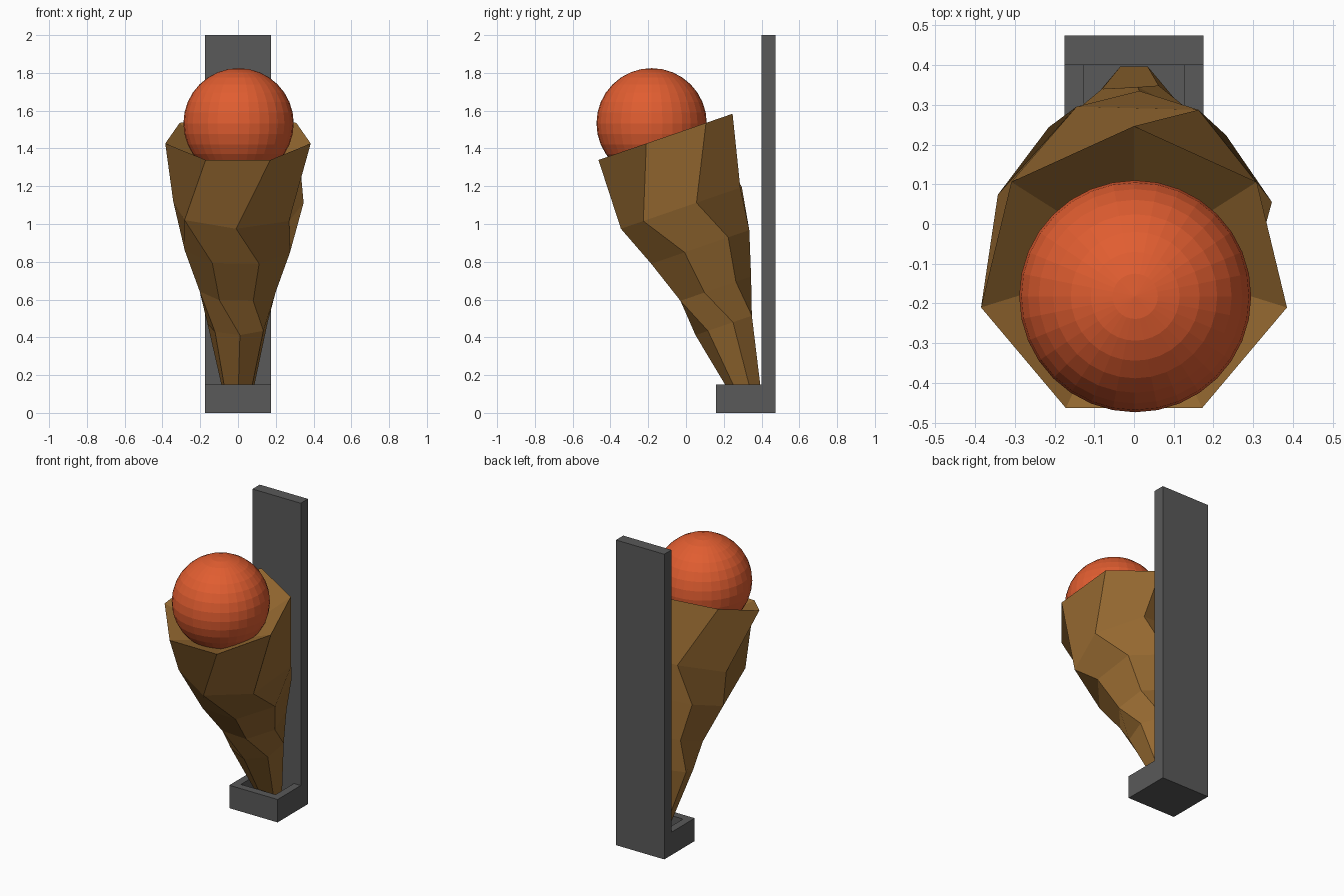
import bpy, bmesh, math
from mathutils import Vector

if "Cube" in bpy.data.objects:
    bpy.data.objects.remove(bpy.data.objects["Cube"])


def material(name, color):
    m = bpy.data.materials.new(name)
    m.diffuse_color = (*color, 1)
    m.use_nodes = True
    m.node_tree.nodes["Principled BSDF"].inputs["Base Color"].default_value = m.diffuse_color
    return m


IRON = material("iron", (0.10, 0.10, 0.10))
WOOD = material("wood", (0.30, 0.14, 0.03))
FIRE = material("fire", (0.75, 0.11, 0.03))


def finish(bm, name, mat):
    bmesh.ops.recalc_face_normals(bm, faces=bm.faces)
    me = bpy.data.meshes.new(name)
    bm.to_mesh(me)
    bm.free()
    me.materials.append(mat)
    ob = bpy.data.objects.new(name, me)
    bpy.context.collection.objects.link(ob)
    return ob


def box(lo, hi):
    bm = bmesh.new()
    bmesh.ops.create_cube(bm, size=1)
    for v in bm.verts:
        v.co = Vector([l + (c + 0.5) * (h - l) for l, h, c in zip(lo, hi, v.co)])
    return bm


# Wall plate
finish(box((-0.175, 0.40, 0), (0.175, 0.475, 2)), "wall_plate", IRON)

# Socket: block with a pocket that opens against the wall plate
bm = box((-0.175, 0.16, 0), (0.175, 0.40, 0.15))
bm.faces.ensure_lookup_table()
top = max(bm.faces, key=lambda f: f.calc_center_median().z)
bmesh.ops.inset_region(bm, faces=[top], thickness=0.07)
for v in top.verts:
    if v.co.y > 0.28:
        v.co.y = 0.40
pocket = bmesh.ops.extrude_face_region(bm, geom=[top])
bmesh.ops.translate(bm, vec=(0, 0, -0.10),
                    verts=[g for g in pocket["geom"] if isinstance(g, bmesh.types.BMVert)])
if top.is_valid:
    bmesh.ops.delete(bm, geom=[top], context='FACES')
finish(bm, "socket", IRON)

# Torch: tilted seven-sided rings (centre y, centre z, radius, twist), bottom to top
SIDES, TILT = 7, math.radians(19)
RINGS = [(0.328, 0.10, 0.080, 51.4),
         (0.205, 0.465, 0.164, 55),
         (0.150, 0.655, 0.206, 23),
         (0.065, 0.875, 0.286, 23),
         (-0.010, 1.09, 0.354, -1.6),
         (-0.127, 1.455, 0.395, 25.7)]
bm = bmesh.new()
loops = []
for cy, cz, r, twist in RINGS:
    ring = []
    for i in range(SIDES):
        a = math.radians(twist) + i * math.tau / SIDES
        d = -r * math.cos(a)
        ring.append(bm.verts.new((r * math.sin(a), cy + d * math.cos(TILT),
                                  cz + d * math.sin(TILT))))
    loops.append(ring)
for low, high in zip(loops, loops[1:]):
    for i in range(SIDES):
        j = (i + 1) % SIDES
        bm.faces.new((low[i], low[j], high[j], high[i]))
bm.faces.new(loops[0])
# Bowl of the torch
bowl = bm.verts.new((0, -0.09, 1.25))
for i in range(SIDES):
    bm.faces.new((loops[-1][i], loops[-1][(i + 1) % SIDES], bowl))
finish(bm, "torch", WOOD)

# Flame ball
bm = bmesh.new()
bmesh.ops.create_uvsphere(bm, u_segments=32, v_segments=16, radius=0.292)
bmesh.ops.translate(bm, verts=bm.verts, vec=(0.003, -0.182, 1.533))
finish(bm, "flame_ball", FIRE)
